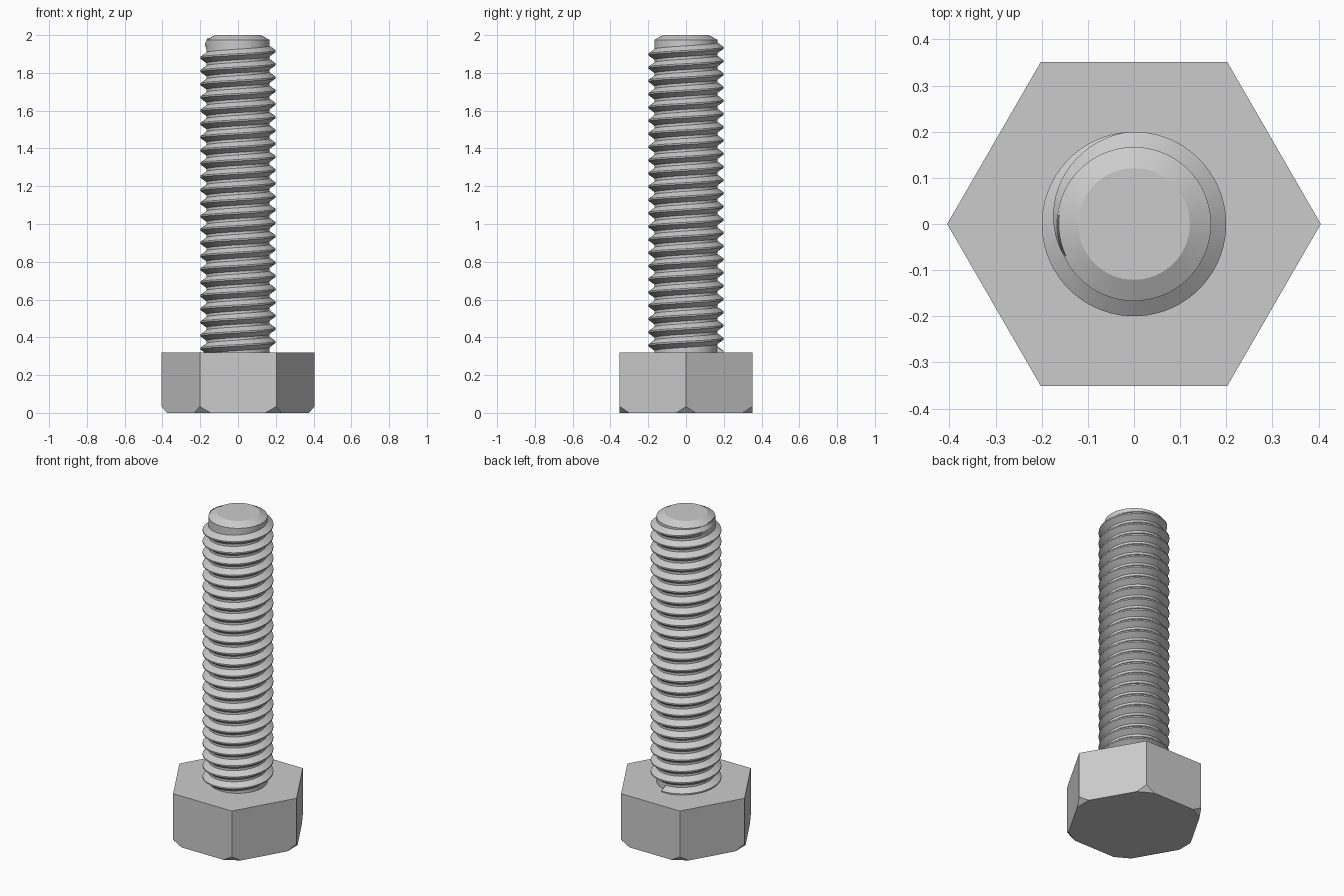
import bpy, bmesh, math

if "Cube" in bpy.data.objects:
    bpy.data.objects.remove(bpy.data.objects["Cube"])

steel = bpy.data.materials.new("steel grey")
steel.use_nodes = True
COLOUR = (0.6, 0.6, 0.6, 1)
steel.diffuse_color = COLOUR
steel.node_tree.nodes["Principled BSDF"].inputs["Base Color"].default_value = COLOUR

HEAD_TOP, CORE, MAJOR, PITCH = 0.32, 0.167, 0.2, 0.07
SEG = 64


def finish(name, bm, smooth=None):
    bmesh.ops.recalc_face_normals(bm, faces=bm.faces)
    mesh = bpy.data.meshes.new(name)
    bm.to_mesh(mesh)
    bm.free()
    mesh.materials.append(steel)
    obj = bpy.data.objects.new(name, mesh)
    bpy.context.collection.objects.link(obj)
    if smooth:
        bpy.ops.object.select_all(action='DESELECT')
        obj.select_set(True)
        bpy.context.view_layer.objects.active = obj
        bpy.ops.object.shade_smooth_by_angle(angle=math.radians(smooth))
    return obj


def polar(r, a, z):
    return (r * math.cos(a), r * math.sin(a), z)


# Hexagonal head, with the lower corners cut off by slanted planes
bm = bmesh.new()
rim = [bm.verts.new(polar(0.405, i * math.pi / 3, 0)) for i in range(6)]
base = bm.faces.new(rim)
up = bmesh.ops.extrude_face_region(bm, geom=[base])["geom"]
bmesh.ops.translate(bm, vec=(0, 0, HEAD_TOP), verts=[g for g in up if isinstance(g, bmesh.types.BMVert)])
for i in range(6):
    a = i * math.pi / 3
    cut = bmesh.ops.bisect_plane(bm, geom=bm.verts[:] + bm.edges[:] + bm.faces[:],
                                 plane_co=polar(0.376, a, 0), plane_no=polar(1, a, -0.85),
                                 clear_outer=True)
    edges = [g for g in cut["geom_cut"] if isinstance(g, bmesh.types.BMEdge)]
    bmesh.ops.contextual_create(bm, geom=edges)
finish("hex_head", bm)

# Round shank with a chamfered tip
bm = bmesh.new()
rings = [[bm.verts.new(polar(r, i * math.tau / SEG, z)) for i in range(SEG)]
         for r, z in ((CORE, HEAD_TOP - 0.02), (CORE, 1.975), (0.121, 2.0))]
for low, high in zip(rings, rings[1:]):
    for i in range(SEG):
        j = (i + 1) % SEG
        bm.faces.new((low[i], low[j], high[j], high[i]))
bm.faces.new(rings[0])
bm.faces.new(rings[-1])
finish("shank", bm, 20)

# Right-handed helical ridge that fades into the shank at the tip
bm = bmesh.new()
end_angle = math.radians(205)
end_z = 1.955
steps = int((end_z - HEAD_TOP) / PITCH * SEG)
fade = SEG * 110 / 360
rows = []
for s in range(steps + 1):
    left = steps - s
    a = end_angle - left * math.tau / SEG
    z = end_z - left * PITCH / SEG
    crest = CORE + (MAJOR - CORE) * min(1, left / fade)
    section = ((CORE - 0.004, -0.031), (crest, -0.004), (crest, 0.004), (CORE - 0.004, 0.031))
    rows.append([bm.verts.new(polar(r, a, max(z + dz, HEAD_TOP - 0.01))) for r, dz in section])
for p, q in zip(rows, rows[1:]):
    for k in range(4):
        m = (k + 1) % 4
        bm.faces.new((p[k], p[m], q[m], q[k]))
bm.faces.new(rows[0])
bm.faces.new(rows[-1])
finish("thread", bm, 20)
